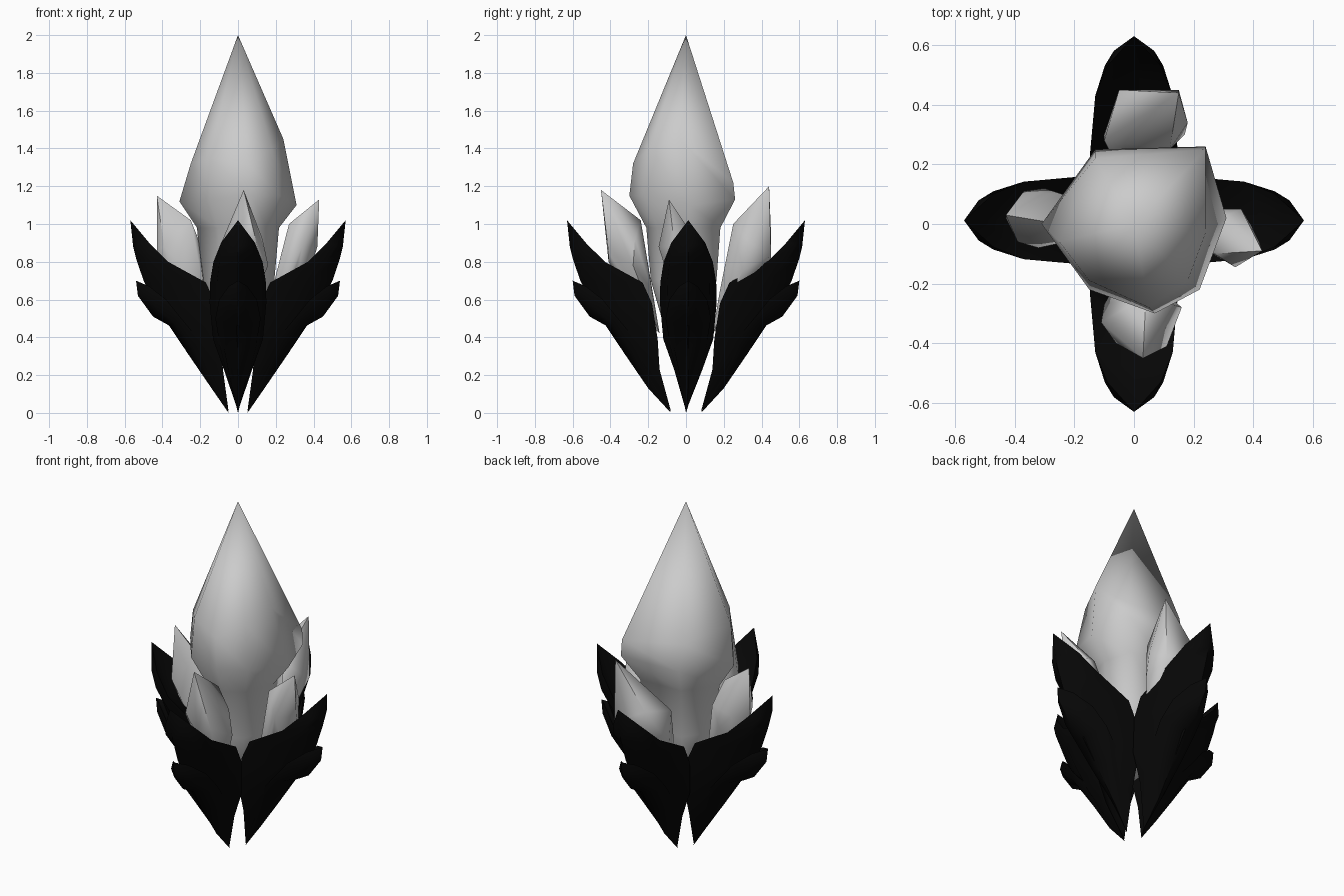
import bpy, bmesh, math
from mathutils import Matrix, Vector

cube = bpy.data.objects.get("Cube")
if cube:
    bpy.data.objects.remove(cube)


def make_material(name, value):
    mat = bpy.data.materials.new(name)
    mat.use_nodes = True
    colour = (value, value, value, 1)
    mat.diffuse_color = colour
    node = next(n for n in mat.node_tree.nodes if n.type == 'BSDF_PRINCIPLED')
    node.inputs["Base Color"].default_value = colour
    return mat


grey = make_material("pale grey crystal", 0.6)
black = make_material("black leaf", 0.002)


def finish(name, bm, mat, angle, turn=0):
    """Turn the part about z, fix its normals and add it to the scene."""
    bm.transform(Matrix.Rotation(math.radians(turn), 4, 'Z'))
    bmesh.ops.recalc_face_normals(bm, faces=bm.faces[:])
    mesh = bpy.data.meshes.new(name)
    bm.to_mesh(mesh)
    bm.free()
    mesh.materials.append(mat)
    obj = bpy.data.objects.new(name, mesh)
    bpy.context.collection.objects.link(obj)
    bpy.ops.object.select_all(action='DESELECT')
    obj.select_set(True)
    bpy.context.view_layer.objects.active = obj
    bpy.ops.object.shade_smooth_by_angle(angle=math.radians(angle))


def loft(rings, start, end):
    """Skin closed rings and taper both ends to points."""
    bm = bmesh.new()
    loops = [[bm.verts.new(p) for p in ring] for ring in rings]
    first, last = bm.verts.new(start), bm.verts.new(end)
    count = len(loops[0])
    for i in range(count):
        j = (i + 1) % count
        bm.faces.new((first, loops[0][j], loops[0][i]))
        bm.faces.new((last, loops[-1][i], loops[-1][j]))
        for a, b in zip(loops, loops[1:]):
            bm.faces.new((a[i], a[j], b[j], b[i]))
    return bm


# Main crystal: narrow stem, irregular wide belt, shoulder and long point
belt = [(-.31, 0, 1.12), (-.13, .25, 1.13), (.24, .26, 1.13), (.31, .02, 1.1),
        (.22, -.22, 1.15), (.07, -.3, 1.15), (-.15, -.22, 1.13)]
shoulder = [(-.25, -.06, 1.32), (-.13, .22, 1.28), (.24, .25, 1.22), (.24, -.03, 1.45),
            (.18, -.19, 1.4), (.05, -.28, 1.32), (-.15, -.19, 1.35)]


def stem_ring(scale, z):
    return [(x * scale, y * scale, z) for x, y, _ in belt]


finish("main_crystal",
       loft([stem_ring(.38, .45), stem_ring(.62, .7), stem_ring(.7, .98), belt, shoulder],
            (0, 0, .33), (0, 0, 2)), grey, 85)


# Small crystals: uneven shards, each the hull of its tip, shoulders and a shared root
def small_crystal(name, direction, points):
    bm = bmesh.new()
    out = Vector(direction)
    across = Vector((-out.y, out.x, 0))
    for r, t, z in ((.14, 0, .42), (.18, -.05, .65), (.18, .05, .65), (.3, 0, .6)):
        bm.verts.new(out * r + across * t + Vector((0, 0, z)))
    for p in points:
        bm.verts.new(p)
    hull = bmesh.ops.convex_hull(bm, input=bm.verts[:])
    loose = {v for v in hull["geom_interior"] + hull["geom_unused"]
             if isinstance(v, bmesh.types.BMVert)}
    bmesh.ops.delete(bm, geom=list(loose), context='VERTS')
    finish(name, bm, grey, 60)


small_crystal("left_crystal", (1, 0, 0), [
    (.43, -.09, 1.13), (.27, -.1, 1), (.25, -.05, .88), (.34, -.145, .88), (.42, -.06, .88),
    (.36, .05, .92), (.29, .02, .95), (.39, 0, .78), (.3, -.1, .75)])
small_crystal("back_crystal", (0, 1, 0), [
    (.15, .44, 1.2), (-.05, .45, .95), (.15, .45, .84), (-.02, .45, .8), (.18, .34, .9),
    (-.1, .28, .91), (.12, .25, 1), (.17, .3, .75), (-.1, .3, .72)])
small_crystal("right_crystal", (-1, 0, 0), [
    (-.43, .03, 1.15), (-.25, 0, 1.02), (-.24, .1, .91), (-.43, .02, .86), (-.37, .11, .88),
    (-.3, .12, .8), (-.39, -.06, .88), (-.32, -.08, .8), (-.21, 0, .92)])
small_crystal("front_crystal", (0, -1, 0), [
    (.03, -.45, 1.18), (-.06, -.4, .9), (.11, -.41, .85), (-.11, -.33, .85), (-.1, -.27, .75),
    (.13, -.27, .92), (.04, -.24, 1.02), (.16, -.28, .78), (.02, -.41, .8)])


# Leaves: each station is ridge r, ridge z, edge r, edge z, half width
leaf = [(.16, .17, .08, .23, .075), (.29, .35, .09, .39, .132), (.43, .56, .12, .58, .15),
        (.5, .7, .17, .69, .148), (.54, .82, .37, .8, .13), (.555, .88, .47, .9, .09)]
spur = [(.14, .13, .1, .2, .05), (.27, .32, .2, .38, .1), (.36, .46, .3, .5, .12),
        (.45, .51, .38, .6, .1), (.53, .62, .47, .67, .05)]


def leaf_loft(stations, start, end, offset, shift):
    """Bowed, closed leaf section swept from the foot to the tip."""
    rings = []
    for rr, rz, er, ez, w in stations:
        ridge = Vector((rr + offset, shift, rz))
        edge = Vector((er + offset, shift, ez))
        mid, inner = edge.lerp(ridge, .6), edge.lerp(ridge, .4)
        side = Vector((0, w, 0))
        rings.append([ridge, mid + side * .75, edge + side,
                      inner, edge - side, mid - side * .75])
    return loft(rings, (start[0] + offset / 2, 0, start[1]),
                (end[0] + offset, shift, end[1]))


places = {"left": (0, 0, .012), "back": (90, .06, 0),
          "right": (180, 0, -.012), "front": (270, .06, 0)}
for place, (turn, offset, shift) in places.items():
    finish(place + "_leaf", leaf_loft(leaf, (.05, .01), (.57, 1.02), offset, shift),
           black, 60, turn)
    finish(place + "_leaf_spur", leaf_loft(spur, (.05, 0), (.54, .7), offset, shift),
           black, 60, turn)
